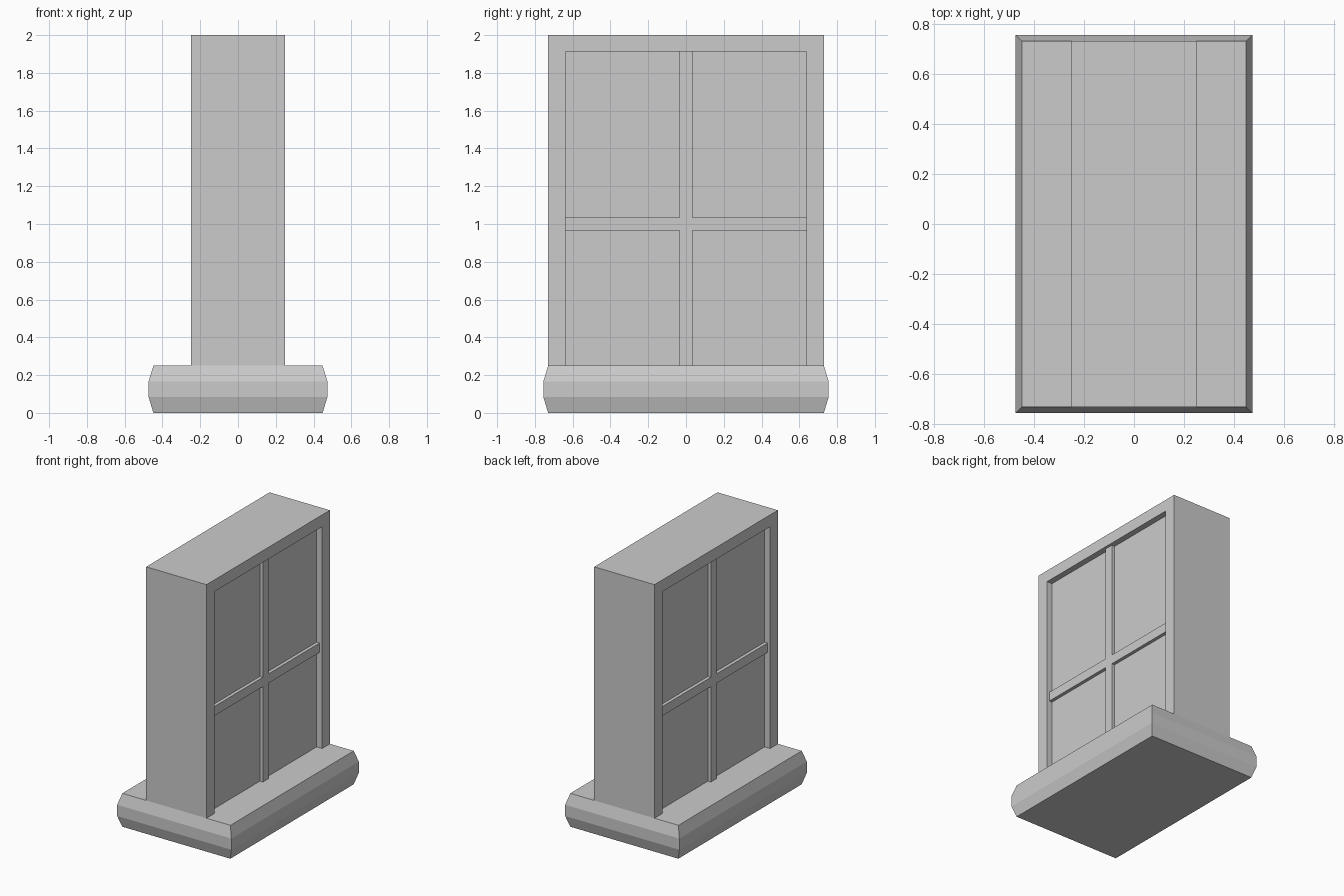
import bpy, bmesh

if "Cube" in bpy.data.objects:
    bpy.data.objects.remove(bpy.data.objects["Cube"])

grey = bpy.data.materials.new("stone_grey")
grey.diffuse_color = (0.6, 0.6, 0.6, 1)
grey.use_nodes = True
grey.node_tree.nodes["Principled BSDF"].inputs["Base Color"].default_value = grey.diffuse_color


def finish(name, bm):
    bmesh.ops.recalc_face_normals(bm, faces=bm.faces)
    mesh = bpy.data.meshes.new(name)
    bm.to_mesh(mesh)
    bm.free()
    mesh.materials.append(grey)
    obj = bpy.data.objects.new(name, mesh)
    bpy.context.collection.objects.link(obj)
    return obj


def loft(name, rings):
    """Join equal-length rings of points into a closed solid."""
    bm = bmesh.new()
    loops = [[bm.verts.new(p) for p in ring] for ring in rings]
    n = len(loops[0])
    for a, b in zip(loops, loops[1:]):
        for i in range(n):
            j = (i + 1) % n
            bm.faces.new((a[i], a[j], b[j], b[i]))
    bm.faces.new(loops[0][::-1])
    bm.faces.new(loops[-1])
    return finish(name, bm)


def prism(name, profile, half_depth):
    """Extrude a y-z profile symmetrically along x."""
    return loft(name, [[(x, y, z) for y, z in profile] for x in (-half_depth, half_depth)])


SILL, TOP, LINTEL = 0.25, 2.0, 1.912      # heights
W, OPEN = 0.73, 0.638                     # outer and opening half widths
B, MID = 0.035, 1.0                       # bar half width, cross bar height

# Sill with bulging bevelled edge
rings = []
for z, out in ((0, 0), (0.083, 0.025), (0.167, 0.025), (SILL, 0)):
    x, y = 0.448 + out, W + out
    rings.append([(-x, -y, z), (x, -y, z), (x, y, z), (-x, y, z)])
loft("sill", rings)

# Surrounding frame: upside-down U
prism("frame", [(-W, SILL), (-W, TOP), (W, TOP), (W, SILL),
                (OPEN, SILL), (OPEN, LINTEL), (-OPEN, LINTEL), (-OPEN, SILL)], 0.25)

# Recessed pane, visible from both sides
prism("pane", [(-OPEN, SILL), (-OPEN, LINTEL), (OPEN, LINTEL), (OPEN, SILL)], 0.205)

# Cross-shaped glazing bars, proud of the pane on both sides
prism("glazing_bars", [(-B, SILL), (-B, MID - B), (-OPEN, MID - B), (-OPEN, MID + B),
                       (-B, MID + B), (-B, LINTEL), (B, LINTEL), (B, MID + B),
                       (OPEN, MID + B), (OPEN, MID - B), (B, MID - B), (B, SILL)], 0.23)
